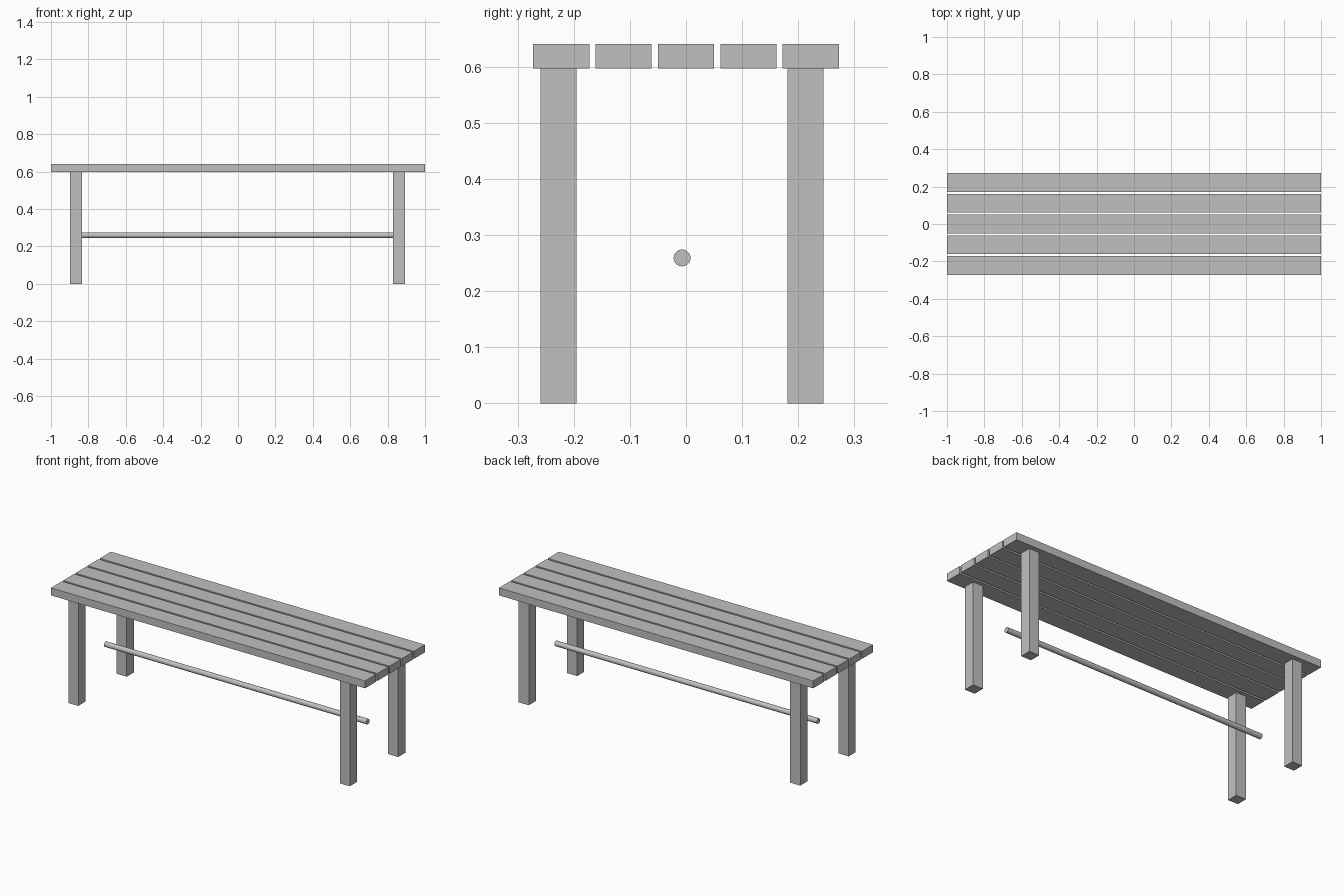
import bpy
import math

if "Cube" in bpy.data.objects:
    bpy.data.objects.remove(bpy.data.objects["Cube"])

grey = bpy.data.materials.new("plain grey")
grey.diffuse_color = (0.53, 0.53, 0.53, 1)
grey.use_nodes = True
grey.node_tree.nodes["Principled BSDF"].inputs["Base Color"].default_value = grey.diffuse_color


def box(name, center, size):
    bpy.ops.mesh.primitive_cube_add(size=1, location=center)
    ob = bpy.context.object
    ob.name = name
    ob.scale = size
    bpy.ops.object.transform_apply(location=False, rotation=False, scale=True)
    ob.data.materials.append(grey)
    return ob


# Seat: five long slats with narrow gaps
for i in range(5):
    box(f"seat_slat_{i + 1}", (0, (i - 2) * 0.1112, 0.6185), (2, 0.1, 0.043))

# Four square legs, set very slightly off centre under the slats
LEG, LEG_H, CX, CY = 0.064, 0.597, -0.003, -0.007
for xn, sx in (("left", -1), ("right", 1)):
    for yn, sy in (("front", -1), ("back", 1)):
        box(f"{yn}_{xn}_leg", (CX + sx * 0.864, CY + sy * 0.22, LEG_H / 2),
            (LEG, LEG, LEG_H))

# Round stretcher rod running lengthwise between the leg pairs
bpy.ops.mesh.primitive_cylinder_add(vertices=32, radius=0.015, depth=1.67,
                                    location=(CX, CY, 0.259),
                                    rotation=(0, math.pi / 2, 0))
rod = bpy.context.object
rod.name = "stretcher_rod"
rod.data.materials.append(grey)
bpy.ops.object.shade_smooth_by_angle(angle=math.radians(30))
